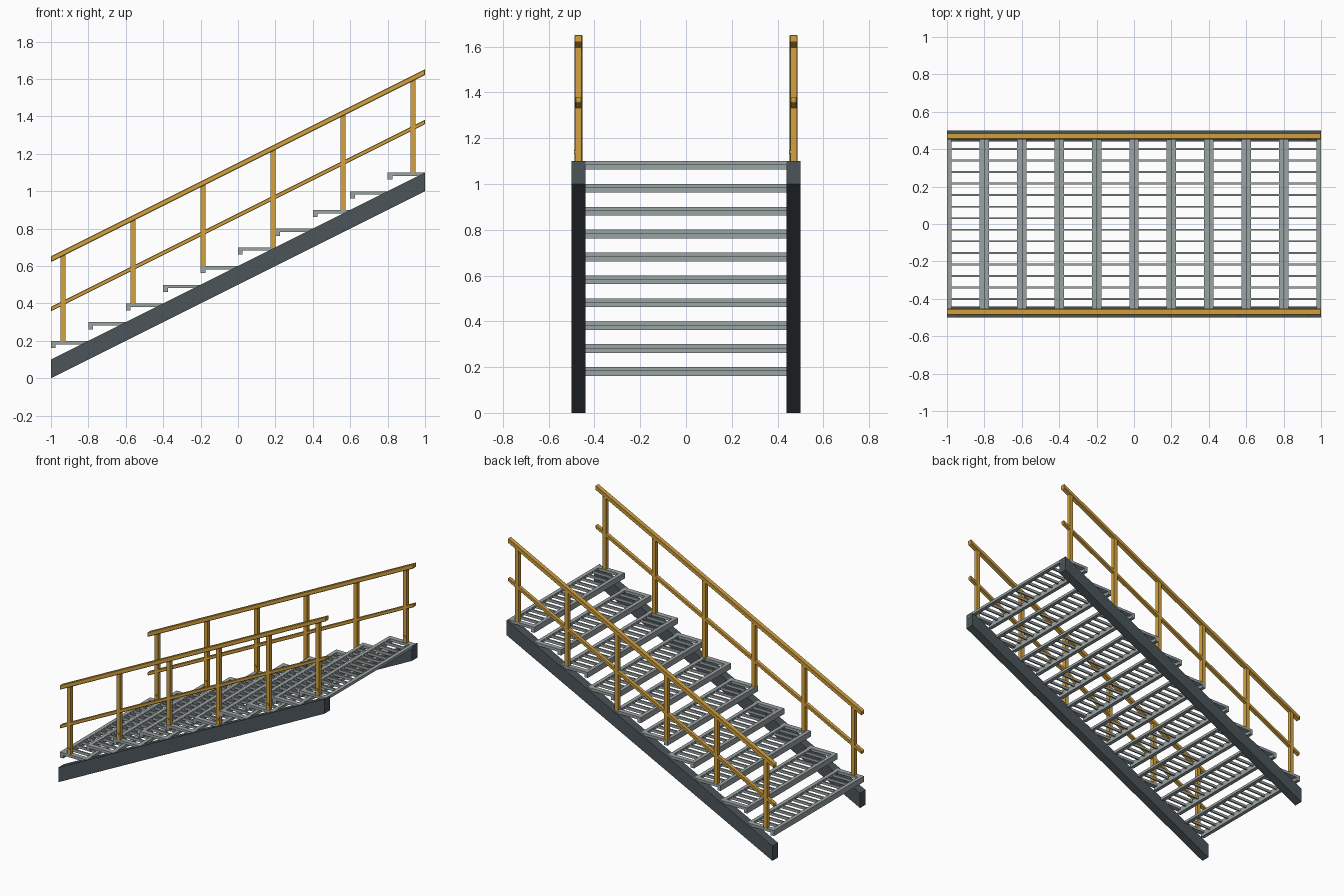
import bpy, bmesh, math
from mathutils import Matrix, Vector

if "Cube" in bpy.data.objects:
    bpy.data.objects.remove(bpy.data.objects["Cube"])


def material(name, col):
    m = bpy.data.materials.new(name)
    m.diffuse_color = (*col, 1)
    m.use_nodes = True
    m.node_tree.nodes["Principled BSDF"].inputs["Base Color"].default_value = m.diffuse_color
    return m


DARK = material("dark_steel", (0.07, 0.09, 0.10))
GREY = material("galvanised", (0.33, 0.37, 0.37))
YELLOW = material("safety_yellow", (0.66, 0.36, 0.05))


def finish(name, bm, mat):
    bmesh.ops.recalc_face_normals(bm, faces=bm.faces)
    me = bpy.data.meshes.new(name)
    bm.to_mesh(me)
    bm.free()
    me.materials.append(mat)
    ob = bpy.data.objects.new(name, me)
    bpy.context.collection.objects.link(ob)
    return ob


def box(bm, x0, x1, y0, y1, z0, z1, slope=0.0):
    """Box; with slope, z is sheared along x so the ends stay vertical."""
    vs = bmesh.ops.create_cube(bm, size=1)["verts"]
    for v in vs:
        x = (x0 + x1) / 2 + v.co.x * (x1 - x0)
        y = (y0 + y1) / 2 + v.co.y * (y1 - y0)
        z = (z0 + z1) / 2 + v.co.z * (z1 - z0)
        v.co = Vector((x, y, z + slope * x))


SLOPE = 0.5
RAIL_Y = 0.47
POSTS = [-0.935 + 0.374 * i for i in range(6)]

for side, s in (("left", 1), ("right", -1)):
    c = s * RAIL_Y
    # sloping stringer
    bm = bmesh.new()
    box(bm, -1, 1, c - 0.03, c + 0.03, 0.5, 0.6, SLOPE)
    finish(side + "_stringer", bm, DARK)

    # handrail and mid rail
    for name, z, h, w in (("handrail", 1.137, 0.03, 0.034), ("mid_rail", 0.87, 0.024, 0.028)):
        bm = bmesh.new()
        box(bm, -1, 1, c - w / 2, c + w / 2, z - h / 2, z + h / 2, SLOPE)
        ob = finish(side + "_" + name, bm, YELLOW)
        bev = ob.modifiers.new("edge", 'BEVEL')
        bev.width, bev.segments = 0.003, 1

    # posts standing on the treads, each with a bolt
    posts, bolts = bmesh.new(), bmesh.new()
    for x in POSTS:
        base = 0.2 + 0.1 * math.floor((x + 1) / 0.2)
        box(posts, x - 0.013, x + 0.013, c - 0.014, c + 0.014, base, 1.13 + SLOPE * x)
        bmesh.ops.create_cone(
            bolts, cap_ends=True, segments=12, radius1=0.008, radius2=0.008, depth=0.008,
            matrix=Matrix.Translation((x, c - 0.016, base + 0.04)) @ Matrix.Rotation(math.pi / 2, 4, 'X'))
    finish(side + "_posts", posts, YELLOW)
    finish(side + "_bolts", bolts, YELLOW)

# grated treads: nosing, back bar, end bars and slats
for i in range(10):
    x, z = -1 + 0.2 * i, 0.2 + 0.1 * i
    bm = bmesh.new()
    box(bm, x, x + 0.025, -0.485, 0.485, z - 0.038, z)
    box(bm, x + 0.175, x + 0.2, -0.485, 0.485, z - 0.018, z)
    for s in (1, -1):
        ya, yb = sorted((s * 0.452, s * 0.485))
        box(bm, x + 0.025, x + 0.175, ya, yb, z - 0.018, z)
    for k in range(14):
        y = 0.0617 * (k - 6.5)
        box(bm, x + 0.025, x + 0.175, y - 0.005, y + 0.005, z - 0.018, z)
    finish("tread_%d" % (i + 1), bm, GREY)
